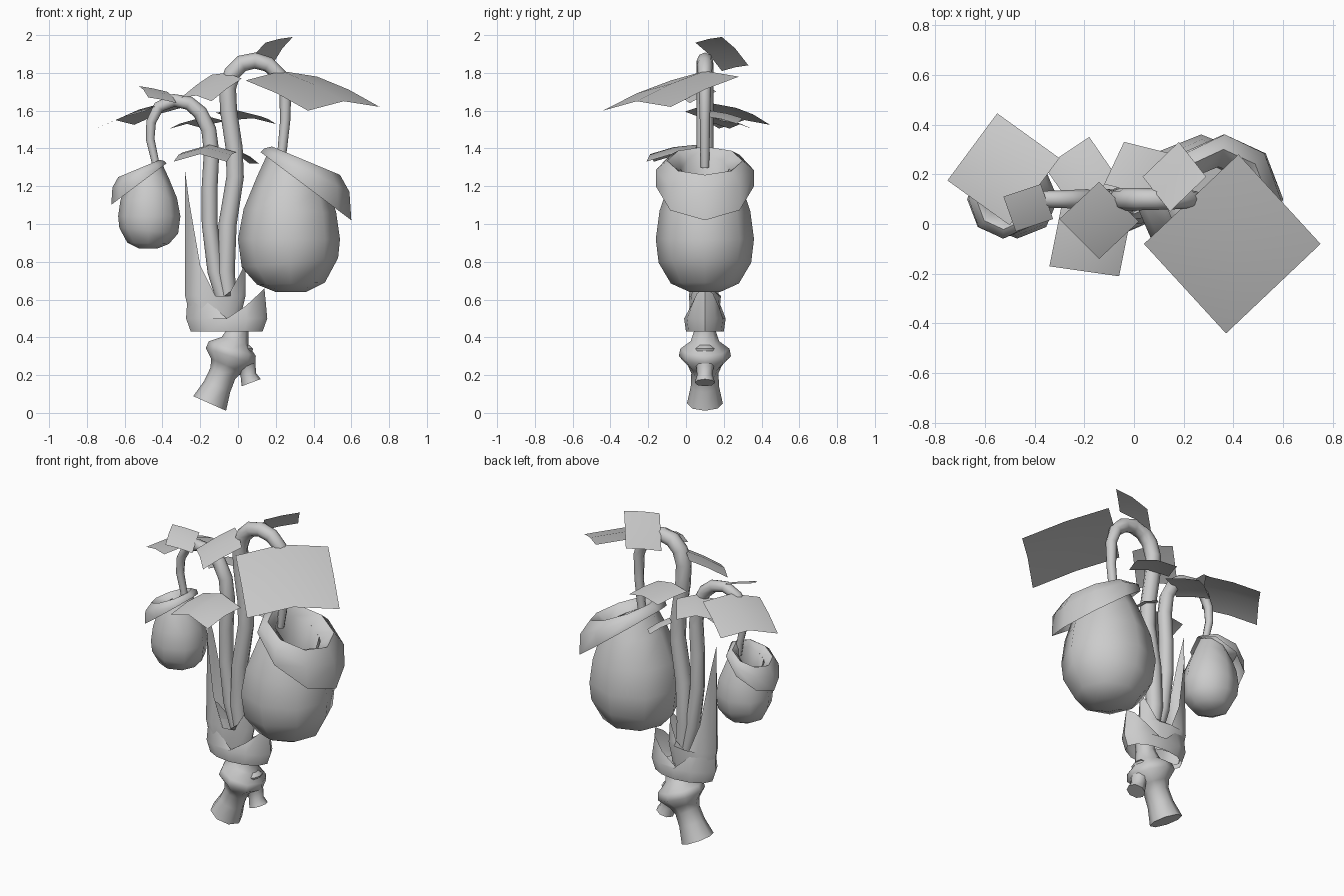
import bpy, bmesh, math
from mathutils import Vector

cube = bpy.data.objects.get("Cube")
if cube:
    bpy.data.objects.remove(cube)

grey = bpy.data.materials.new("plain grey")
grey.use_nodes = True
grey.diffuse_color = (0.6, 0.6, 0.6, 1)
grey.node_tree.nodes["Principled BSDF"].inputs["Base Color"].default_value = (0.6, 0.6, 0.6, 1)

MID_Y = 0.1


def finish(name, bm, angle=50):
    bmesh.ops.recalc_face_normals(bm, faces=bm.faces)
    mesh = bpy.data.meshes.new(name)
    bm.to_mesh(mesh)
    bm.free()
    mesh.materials.append(grey)
    obj = bpy.data.objects.new(name, mesh)
    bpy.context.collection.objects.link(obj)
    bpy.ops.object.select_all(action='DESELECT')
    obj.select_set(True)
    bpy.context.view_layer.objects.active = obj
    bpy.ops.object.shade_smooth_by_angle(angle=math.radians(angle))
    return obj


def ellipse(xl, zl, xr, zr, half_y, sides=8):
    """Ring spanning a left and a right point, with a half width in y."""
    points = []
    for k in range(sides):
        a = math.tau * k / sides
        t = (1 + math.cos(a)) / 2
        points.append(Vector((xl + (xr - xl) * t, MID_Y + half_y * math.sin(a), zl + (zr - zl) * t)))
    return points


def loft(name, rings, start=False, end=False, angle=50):
    bm = bmesh.new()
    rows = [[bm.verts.new(p) for p in ring] for ring in rings]
    n = len(rows[0])
    for low, high in zip(rows, rows[1:]):
        for k in range(n):
            bm.faces.new((low[k], low[(k + 1) % n], high[(k + 1) % n], high[k]))
    if start:
        bm.faces.new(rows[0])
    if end:
        bm.faces.new(rows[-1])
    return finish(name, bm, angle)


def tube(name, path, start=False, end=False):
    """Tapered tube through (x, z, radius) points in the middle plane."""
    rings = []
    for i, (x, z, r) in enumerate(path):
        a, b = path[max(i - 1, 0)], path[min(i + 1, len(path) - 1)]
        d = Vector((b[0] - a[0], b[1] - a[1])).normalized() * r
        rings.append(ellipse(x - d.y, z + d.x, x + d.y, z - d.x, r))
    return loft(name, rings, start, end, 70)


def sheath(name, levels, cx, half_x, half_y, valley, left_tip, right_tip, power):
    """Wrapping collar whose upper edge rises into a spike on each side."""
    sides = 12
    rings = [ellipse(cx - hx, z, cx + hx, z, hy, sides) for z, hx, hy in levels]
    top = ellipse(cx - half_x, valley, cx + half_x, valley, half_y, sides)
    for p in top:
        c = (p.x - cx) / half_x
        p.z += ((right_tip if c > 0 else left_tip) - valley) * abs(c) ** power
    loft(name, rings + [top])


def leaf(name, root, end, half, sag):
    """Square blade folded along its midrib."""
    bm = bmesh.new()
    root, end, half = Vector(root), Vector(end), Vector(half)
    drop = Vector((0, 0, -sag))
    rows = []
    for t in (0, 0.5, 1):
        p = root.lerp(end, t) + Vector((0, 0, 0.3 * sag * (1 - abs(2 * t - 1))))
        rows.append([bm.verts.new(q) for q in (p - half + drop, p, p + half + drop)])
    for a, b in zip(rows, rows[1:]):
        for k in range(2):
            bm.faces.new((a[k], a[k + 1], b[k + 1], b[k]))
    finish(name, bm)


# Pitchers: pear-shaped bulb, folded collar and hollow mouth
BULB = [(.2, .64, .36, .64, .08), (.1, .68, .46, .69, .18), (.02, .77, .53, .82, .245),
        (0, .92, .54, .92, .26), (.03, 1.08, .52, 1.06, .24), (.1, 1.25, .48, 1.18, .19),
        (.16, 1.38, .46, 1.23, .14)]
COLLAR = [(.12, 1.38, .6, 1.02, .26), (.14, 1.4, .59, 1.17, .26), (.18, 1.41, .54, 1.26, .2),
          (.21, 1.36, .47, 1.22, .13), (.2, 1.12, .42, 1.04, .14)]


def pitcher(side, origin_x, origin_z, scale):
    def place(ring):
        points = ellipse(*ring)
        for p in points:
            p.x = origin_x + (scale if side == "left" else -scale) * p.x
            p.y = MID_Y + scale * (p.y - MID_Y)
            p.z = origin_z + scale * (p.z - .64)
        return points
    loft(side + "_pitcher_bulb", [place(r) for r in BULB], start=True)
    loft(side + "_pitcher_collar", [place(r) for r in COLLAR], end=True)


pitcher("left", 0, .64, 1)
pitcher("right", -.305, .87, .61)

# Arching stems
tube("tall_stem", [(-.04, .5, .04), (-.065, .75, .048), (-.055, 1, .048), (-.015, 1.25, .046),
                   (-.02, 1.4, .045), (-.05, 1.6, .045), (-.055, 1.72, .045), (-.03, 1.8, .045),
                   (.02, 1.85, .045), (.09, 1.865, .043), (.16, 1.845, .041), (.22, 1.79, .037),
                   (.25, 1.7, .032), (.25, 1.55, .027), (.235, 1.4, .025), (.22, 1.3, .022)], True, True)
tube("short_stem", [(-.05, .5, .035), (-.12, .75, .042), (-.15, 1, .042), (-.15, 1.2, .042),
                    (-.14, 1.38, .041), (-.155, 1.5, .04), (-.2, 1.59, .039), (-.26, 1.64, .037),
                    (-.34, 1.655, .034), (-.42, 1.62, .03), (-.46, 1.54, .026), (-.465, 1.45, .023),
                    (-.44, 1.34, .02), (-.43, 1.26, .018)], True, True)

# Spiked sheaths at the foot of the stems
sheath("outer_sheath", [(.43, .19, .1), (.5, .215, .11)], -.06, .2, .085, .5, .73, .66, 1.3)
sheath("inner_sheath", [(.45, .12, .07), (.62, .16, .085)], -.12, .16, .06, .58, 1.28, .8, 1.8)

# Knobbly root
tube("main_root", [(-.15, .05, .095), (-.11, .14, .075), (-.08, .21, .072), (-.06, .25, .09),
                   (-.04, .3, .138), (-.03, .34, .13), (-.015, .38, .075), (0, .44, .055), (0, .5, .06)], True, True)
tube("side_root", [(.07, .16, .054), (.055, .2, .042), (.05, .24, .045), (.03, .28, .06)], True, True)
loft("root_knob", [ellipse(-.02, .33, .04, .35, .03), ellipse(-.02, .31, .07, .31, .06),
                   ellipse(-.01, .34, .08, .34, .06), ellipse(.02, .36, .06, .36, .03)], True, True)

# Leaves: root, end, half-width vector, side sag
leaf("big_leaf", (.23, .1, 1.81), (.56, -.26, 1.65), (-.19, -.18, -.01), .04)
leaf("top_leaf", (.09, .12, 1.9), (.235, .26, 1.93), (.055, -.07, .075), .015)
leaf("arch_leaf", (-.06, .09, 1.8), (-.22, -.06, 1.68), (.08, -.08, -.01), .02)
leaf("back_leaf", (0, .13, 1.6), (.08, .3, 1.56), (.12, -.03, -.01), .02)
leaf("front_leaf", (-.15, .06, 1.42), (-.2, -.19, 1.37), (.14, -.02, 0), .04)
leaf("low_back_leaf", (.02, .13, 1.38), (.11, .22, 1.32), (.05, -.05, -.02), .02)
leaf("small_curl_leaf", (-.35, .09, 1.68), (-.5, .04, 1.71), (.025, -.07, -.03), .01)
leaf("wide_curl_leaf", (-.4, .13, 1.64), (-.65, .31, 1.55), (.1, .135, .01), .035)
leaf("rear_leaf", (-.16, .13, 1.57), (-.27, .29, 1.53), (.09, .06, 0), .025)
